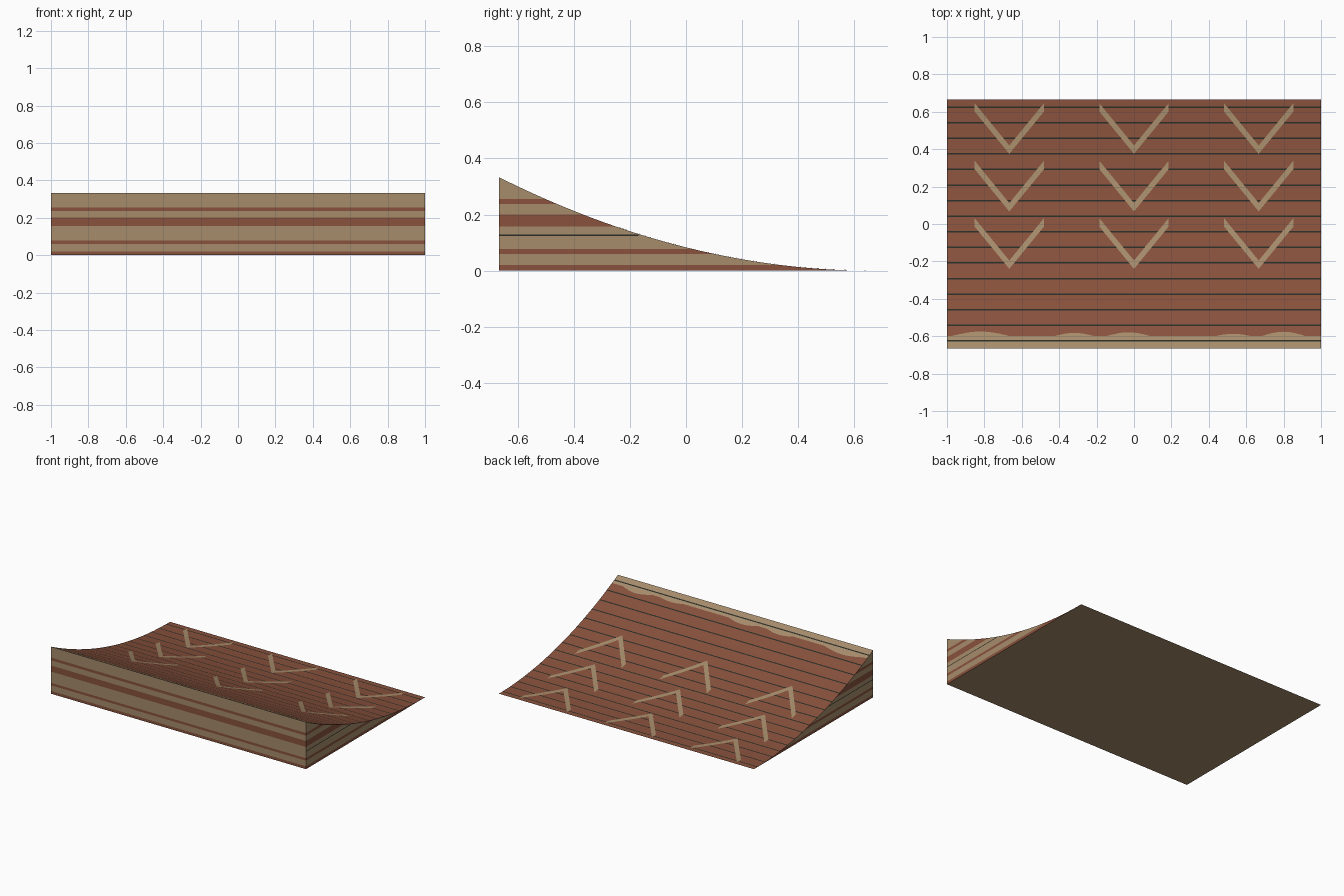
import bpy, bmesh, math

cube = bpy.data.objects.get("Cube")
if cube:
    bpy.data.objects.remove(cube)

HALF_Y = 2 / 3
HEIGHT = 1 / 3
SEGMENTS = 16
STEP = 2 * HALF_Y / SEGMENTS
LIP = -0.6


def material(name, *rgb):
    linear = [((c / 255 + 0.055) / 1.055) ** 2.4 for c in rgb] + [1]
    mat = bpy.data.materials.new(name)
    mat.use_nodes = True
    mat.diffuse_color = linear
    mat.node_tree.nodes["Principled BSDF"].inputs["Base Color"].default_value = linear
    return mat


rust = material("rust_red", 136, 81, 60)
tan = material("sand_tan", 166, 140, 107)
dark = material("dark_seam", 42, 45, 38)
RUST, TAN, DARK = range(3)


def slope(y):
    return HEIGHT * ((HALF_Y - y) / (2 * HALF_Y)) ** 2


def finish(name, bm, mats):
    mesh = bpy.data.meshes.new(name)
    bm.to_mesh(mesh)
    bm.free()
    obj = bpy.data.objects.new(name, mesh)
    bpy.context.collection.objects.link(obj)
    for mat in mats:
        mesh.materials.append(mat)
    bpy.ops.object.select_all(action='DESELECT')
    obj.select_set(True)
    bpy.context.view_layer.objects.active = obj
    bpy.ops.object.shade_smooth_by_angle(angle=math.radians(30))


# Ramp body: columns across the curved profile, with an edge at each seam
seams = [-HALF_Y + STEP * (i + 0.5) for i in range(SEGMENTS)]
SEAM = 0.004
stations = [-HALF_Y + STEP * i for i in range(SEGMENTS + 1)] + [LIP, -0.17]
for s in seams:
    stations += [s - SEAM, s + SEAM]
stations.sort()

bm = bmesh.new()
rings = []
for y in stations:
    corners = [(-1, 0), (1, 0), (1, slope(y)), (-1, slope(y))]
    rings.append([bm.verts.new((x, y, z)) for x, z in corners])
for a, b in zip(rings, rings[1:]):
    for k in range(4):
        n = (k + 1) % 4
        bm.faces.new((a[k], a[n], b[n], b[k]))
bm.faces.new(rings[0])
bmesh.ops.remove_doubles(bm, verts=bm.verts[:], dist=0.000001)
bmesh.ops.recalc_face_normals(bm, faces=bm.faces[:])

# Horizontal layers cut into the front and side walls
layers = [0.02, 0.06, 0.077, 0.157, 0.2, 0.237, 0.256]
crack = (0.124, 0.129)
for z in layers + list(crack):
    walls = [f for f in bm.faces if abs(f.normal.z) < 0.01]
    geom = walls + list({e for f in walls for e in f.edges}) + list({v for f in walls for v in f.verts})
    bmesh.ops.bisect_plane(bm, geom=geom, dist=0.000001, plane_co=(0, 0, z), plane_no=(0, 0, 1))

for f in bm.faces:
    c = f.calc_center_median()
    if f.normal.z < -0.9:
        f.material_index = TAN
    elif f.normal.z > 0.5:
        on_seam = any(abs(c.y - s) < SEAM for s in seams)
        f.material_index = DARK if on_seam else TAN if c.y < LIP else RUST
    elif abs(c.x) > 0.9 and c.y < -0.17 and crack[0] < c.z < crack[1]:
        f.material_index = DARK
    else:
        f.material_index = TAN if sum(c.z > z for z in layers) % 2 else RUST
finish("ramp", bm, [rust, tan, dark])


# Painted plates draped over the slope from columns of (x, lower y, upper y)
def drape(name, columns, rows):
    bm = bmesh.new()
    grid = []
    for x, low, high in columns:
        ys = [low + (high - low) * r / rows for r in range(rows + 1)]
        grid.append([bm.verts.new((x, y, slope(y) + 0.0015)) for y in ys])
    for a, b in zip(grid, grid[1:]):
        for r in range(rows):
            bm.faces.new((a[r], b[r], b[r + 1], a[r + 1]))
    finish(name, bm, [tan])


# Three rows of three chevrons
for row, tip in enumerate((0.375, 0.067, -0.24)):
    for col in range(3):
        columns = []
        for i in range(-6, 7):
            dx = 0.185 * i / 6
            low = tip + abs(dx) * 1.22
            columns.append(((col - 1) * 2 / 3 + dx, low, low + 0.045))
        drape(f"chevron_{row + 1}_{col + 1}", columns, rows=2)

# Uneven lower edge of the sandy lip
bumps = [(-0.82, 0.16, 0.025), (-0.32, 0.11, 0.018), (-0.03, 0.12, 0.021),
         (0.53, 0.1, 0.013), (0.8, 0.12, 0.024)]
for n, (x, half, rise) in enumerate(bumps):
    columns = []
    for i in range(-6, 7):
        t = i / 6
        columns.append((x + half * t, LIP - 0.002, LIP + rise * math.cos(math.pi * t / 2)))
    drape(f"lip_wave_{n + 1}", columns, rows=1)
